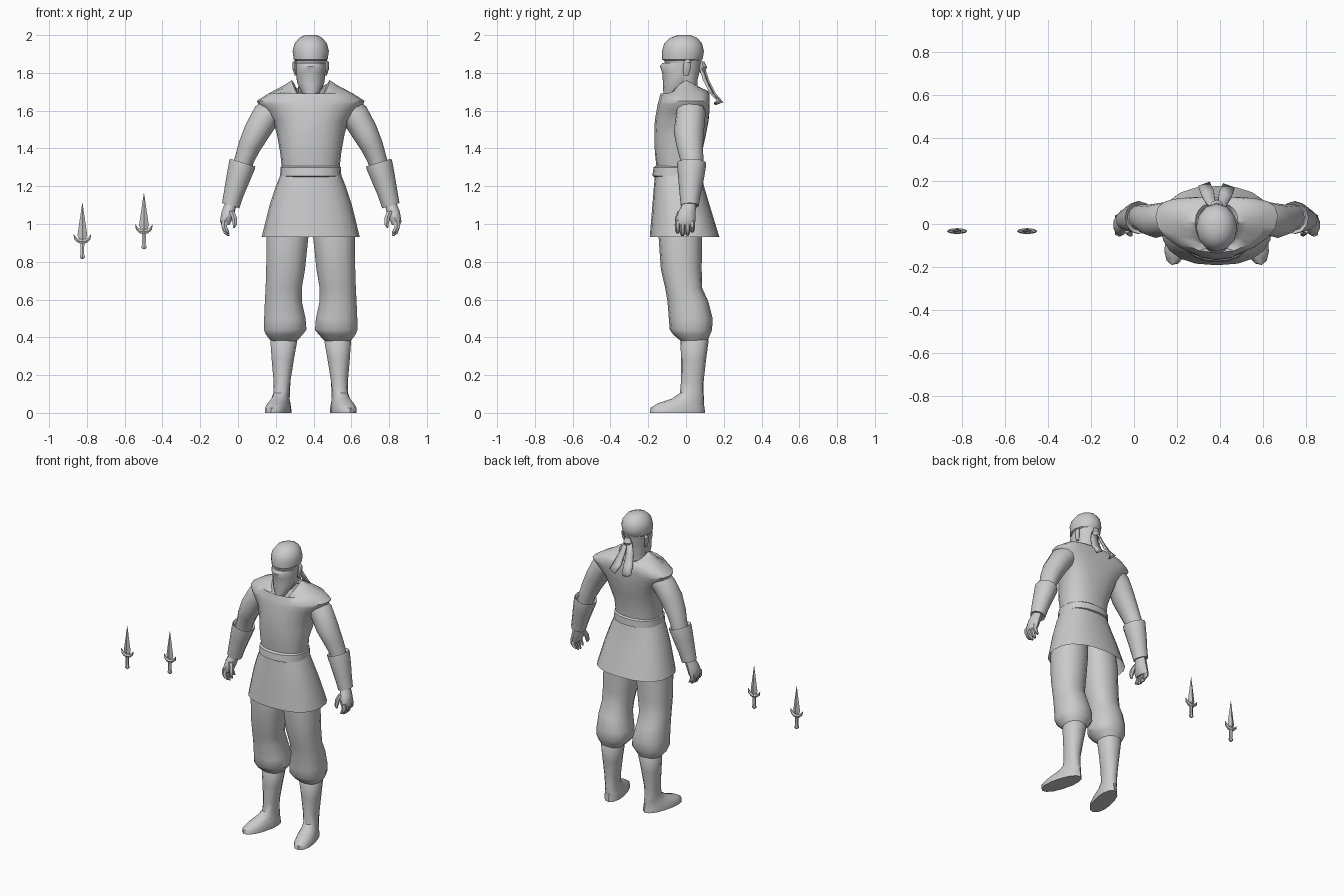
import bpy, bmesh, math
from mathutils import Vector, Matrix

CX = 0.385  # figure centre line
grey = bpy.data.materials.new("light grey")
grey.diffuse_color = (0.6, 0.6, 0.6, 1)


def finish(name, bm, loc=(CX, 0, 0), mirror=False):
    if mirror:
        dup = bmesh.ops.duplicate(bm, geom=bm.verts[:] + bm.edges[:] + bm.faces[:])
        for v in dup["geom"]:
            if isinstance(v, bmesh.types.BMVert):
                v.co.x *= -1
    bmesh.ops.recalc_face_normals(bm, faces=bm.faces[:])
    me = bpy.data.meshes.new(name)
    bm.to_mesh(me)
    bm.free()
    me.materials.append(grey)
    ob = bpy.data.objects.new(name, me)
    ob.location = loc
    bpy.context.collection.objects.link(ob)
    return ob


def loft(name, rings, n=14, power=2.0, caps=(True, True), mirror=False, loc=(CX, 0, 0)):
    """Ring: x, y, z, rx, ry, then optional tilt (deg), yaw (deg), bend, front drop, back drop."""
    bm = bmesh.new()
    loops = []
    for r in rings:
        x, y, z, rx, ry, tilt, yaw, bend, front, back = (tuple(r) + (0,) * 5)[:10]
        rot = Matrix.Rotation(math.radians(yaw), 3, 'Z') @ Matrix.Rotation(-math.radians(tilt), 3, 'Y')
        loop = []
        for i in range(n):
            a = 2 * math.pi * i / n + math.pi / 2
            c, s = math.cos(a), math.sin(a)
            px = math.copysign(abs(c) ** (2 / power), c)
            py = math.copysign(abs(s) ** (2 / power), s)
            drop = front * max(0, -s) ** 1.5 + back * max(0, s)
            p = rot @ Vector((rx * px, ry * py + bend * px * px, -drop))
            loop.append(bm.verts.new(p + Vector((x, y, z))))
        loops.append(loop)
    for a, b in zip(loops, loops[1:]):
        for i in range(n):
            j = (i + 1) % n
            bm.faces.new((a[i], a[j], b[j], b[i]))
    for flag, loop in zip(caps, (loops[0], loops[-1])):
        if flag:
            bm.faces.new(loop)
    return finish(name, bm, loc, mirror)


def span(z, y0, y1, rx, *more):
    """Centred ring given by its front and back y."""
    return (0, (y0 + y1) / 2, z, rx, (y1 - y0) / 2, 0, 0) + more


# Head with wrapped cloth cap, and the face mask ending in a point
loft("head", [span(1.60, -.05, .06, .065), span(1.76, -.06, .06, .068),
              span(1.80, -.10, .07, .075), span(1.88, -.118, .085, .082)])
loft("head_wrap", [span(1.865, -.115, .08, .08), span(1.872, -.128, .088, .09),
                   span(1.915, -.128, .095, .096), span(1.955, -.115, .085, .086),
                   span(1.985, -.085, .06, .062), span(2.0, -.045, .025, .03)], n=12)
loft("face_mask", [span(1.64, -.118, -.10, .006), span(1.69, -.120, -.04, .045),
                   span(1.75, -.122, .04, .073), span(1.80, -.126, .06, .077),
                   span(1.835, -.138, .065, .079), span(1.852, -.125, .065, .079)], n=12)
loft("ears", [(.078, .0, 1.785, .006, .012), (.086, .004, 1.82, .01, .02),
              (.088, .008, 1.855, .009, .018), (.08, .008, 1.87, .004, .01)], n=8, mirror=True)

# Knot and two hanging cloth tails
loft("wrap_knot", [(0, .085, 1.80, .02, .012), (0, .09, 1.83, .03, .022),
                   (0, .085, 1.86, .018, .012)], n=8)
bm = bmesh.new()
left, right = [], []
for x0, x1, y, z in ((.0, .025, .085, 1.835), (.008, .05, .105, 1.77),
                     (.012, .07, .14, 1.70), (.03, .085, .18, 1.655)):
    left.append(bm.verts.new((x0, y + .01, z - .012)))
    right.append(bm.verts.new((x1, y - .01, z)))
for i in range(3):
    bm.faces.new((left[i], right[i], right[i + 1], left[i + 1]))
tip = bm.verts.new((.05, .15, 1.635))
bm.faces.new((left[3], right[3], tip))
tails = finish("wrap_tails", bm, mirror=True)
tails.modifiers.new("thickness", 'SOLIDIFY').thickness = 0.008

# Tunic top: broad cap shoulders and a V neck
loft("tunic_top", [span(1.29, -.155, .08, .152), span(1.38, -.165, .085, .162),
                   span(1.47, -.168, .105, .178, .02), span(1.55, -.165, .12, .20, .03),
                   span(1.605, -.155, .125, .25, .04), span(1.635, -.15, .125, .278, .045),
                   span(1.652, -.145, .125, .285, .045), span(1.69, -.135, .125, .225, .04),
                   span(1.735, -.122, .115, .14, .02, .07, .03),
                   span(1.762, -.11, .098, .10, .01, .12, .06),
                   span(1.74, -.10, .085, .085, .01, .10, .06)],
     n=20, power=2.3)

# Belt and flared skirt
loft("belt", [span(1.25, -.17, .085, .152), span(1.255, -.178, .095, .162),
              span(1.30, -.172, .092, .160), span(1.308, -.16, .082, .15)], n=20, power=2.3)
loft("tunic_skirt", [span(1.275, -.163, .08, .155), span(1.20, -.17, .095, .185),
                     span(1.10, -.178, .125, .218), span(.93, -.192, .177, .26)],
     n=20, power=2.4, caps=(True, False))

# Arms
loft("arms", [(.16, .025, 1.64, .07, .075, 45), (.235, .025, 1.575, .075, .078, 38),
              (.285, .015, 1.49, .07, .08, 30), (.325, .02, 1.41, .06, .07, 24),
              (.35, .03, 1.345, .052, .062, 20), (.37, .03, 1.28, .05, .055, 17)],
     n=12, mirror=True)
loft("forearm_guards", [(.363, .03, 1.31, .055, .06, 17), (.36, .03, 1.325, .07, .076, 17),
                        (.364, .03, 1.31, .071, .077, 17), (.385, .027, 1.24, .063, .068, 17),
                        (.408, .022, 1.16, .053, .056, 17), (.424, .02, 1.097, .048, .048, 17),
                        (.424, .02, 1.10, .036, .036, 17)], n=12, mirror=True)

# Hands: palm, four fingers, thumb
loft("palms", [(.422, .018, 1.11, .032, .036, 15), (.438, .004, 1.06, .036, .047, 8),
               (.450, -.004, 1.015, .032, .054), (.452, -.004, .995, .022, .048)],
     n=10, mirror=True)
for i, (y, z) in enumerate(((-.044, .95), (-.018, .937), (.008, .94), (.033, .955))):
    loft("finger_%d" % (i + 1), [(.455, y, 1.02, .018, .014), (.458, y, .985, .017, .014),
                                 (.447, y, z + .012, .014, .013), (.436, y, z, .007, .007)],
         n=6, mirror=True)
loft("thumbs", [(.42, -.025, 1.07, .017, .018), (.405, -.04, 1.035, .016, .017),
                (.402, -.048, .995, .012, .012), (.406, -.05, .98, .005, .006)], n=6, mirror=True)

# Baggy trousers gathered below the knee
loft("trousers", [(.115, -.03, 1.05, .105, .11), (.123, -.03, .93, .113, .115),
                  (.133, -.025, .76, .105, .108), (.143, -.012, .66, .098, .098),
                  (.145, .01, .59, .10, .108), (.137, .025, .50, .112, .116),
                  (.135, .026, .44, .115, .112), (.14, .03, .415, .10, .098),
                  (.142, .043, .38, .07, .07)], n=14, power=2.3, mirror=True)

# Boots with outward-turned feet
loft("boots", [(.143, .045, .41, .06, .06), (.143, .045, .385, .073, .075, 4),
               (.148, .04, .28, .06, .066), (.152, .034, .17, .046, .06),
               (.154, .03, .105, .043, .063, 0, 8), (.160, .010, .075, .046, .088, 0, 12),
               (.168, -.028, .05, .053, .126, 0, 14), (.173, -.045, .026, .06, .148, 0, 14),
               (.173, -.045, 0, .06, .15, 0, 14)], n=14, power=2.2, mirror=True)

# Two floating daggers: blade, curved guard, grip
for k, (x, z) in enumerate(((-.824, .815), (-.498, .867))):
    at = (x, -.033, z)
    tag = "_%d" % (k + 1)
    loft("dagger_blade" + tag, [(0, 0, .10, .014, .008), (0, 0, .125, .026, .012),
                                (0, 0, .295, .001, .001)], n=4, loc=at)
    loft("dagger_grip" + tag, [(0, 0, 0, .006, .006), (0, 0, .008, .015, .012),
                               (0, 0, .018, .015, .012), (0, 0, .022, .011, .009),
                               (0, 0, .10, .012, .010)], n=6, loc=at)
    loft("dagger_guard" + tag, [(0, 0, .092, .013, .014, 90), (.02, 0, .095, .013, .012, 100),
                                (.037, 0, .108, .009, .009, 130),
                                (.046, 0, .13, .001, .001, 160)], n=6, mirror=True, loc=at)

# Smooth shading that keeps sharp edges
for ob in bpy.data.objects:
    ob.select_set(True)
bpy.context.view_layer.objects.active = bpy.data.objects["head"]
bpy.ops.object.shade_smooth_by_angle(angle=math.radians(40))
